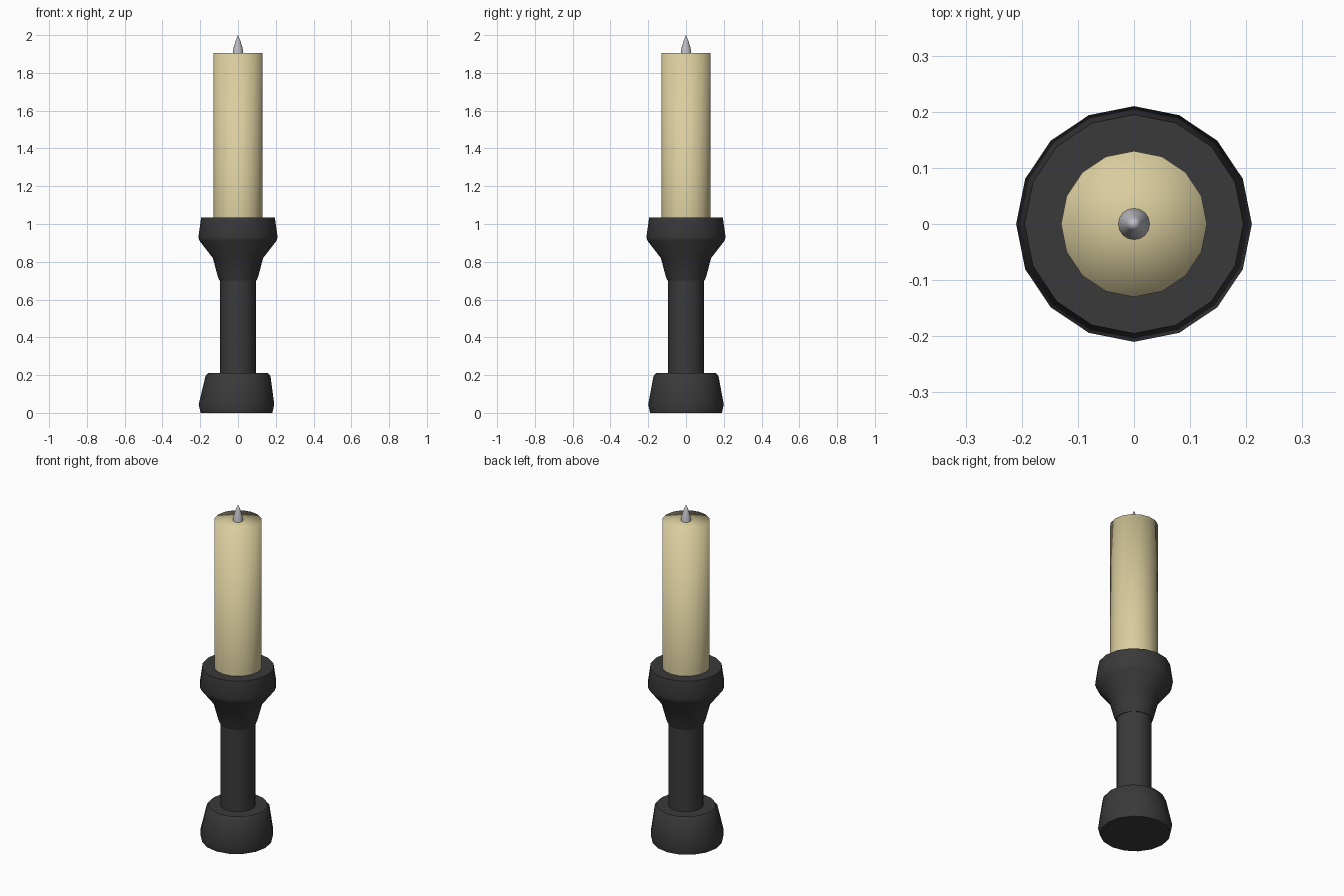
import bpy, bmesh, math

if "Cube" in bpy.data.objects:
    bpy.data.objects.remove(bpy.data.objects["Cube"])


def material(name, rgb):
    m = bpy.data.materials.new(name)
    m.diffuse_color = (*rgb, 1)
    m.use_nodes = True
    m.node_tree.nodes["Principled BSDF"].inputs["Base Color"].default_value = m.diffuse_color
    return m


black = material("matte black", (0.042, 0.042, 0.044))
wax = material("cream wax", (0.70, 0.61, 0.34))
silver = material("silver grey", (0.52, 0.52, 0.55))


def lathe(name, profile, mat, sides=16, angle=30):
    """Revolve (radius, z[, x shift]) points; a zero radius makes a pole."""
    bm = bmesh.new()
    rings = []
    for r, z, *shift in profile:
        dx = shift[0] if shift else 0
        n = 1 if r == 0 else sides
        rings.append([bm.verts.new((dx + r * math.cos(2 * math.pi * i / sides),
                                    r * math.sin(2 * math.pi * i / sides), z))
                      for i in range(n)])
    for a, b in zip(rings, rings[1:]):
        for i in range(sides):
            j = (i + 1) % sides
            quad = [a[i % len(a)], a[j % len(a)], b[j % len(b)], b[i % len(b)]]
            bm.faces.new(list(dict.fromkeys(quad)))
    bmesh.ops.recalc_face_normals(bm, faces=bm.faces)
    me = bpy.data.meshes.new(name)
    bm.to_mesh(me)
    bm.free()
    me.materials.append(mat)
    ob = bpy.data.objects.new(name, me)
    bpy.context.collection.objects.link(ob)
    bpy.ops.object.select_all(action='DESELECT')
    ob.select_set(True)
    bpy.context.view_layer.objects.active = ob
    if angle is None:
        bpy.ops.object.shade_smooth()
    else:
        bpy.ops.object.shade_smooth_by_angle(angle=math.radians(angle))
    return ob


# Weighted foot, slightly wider to the left at the bottom
lathe("base", [(0, 0, -0.008), (0.19, 0, -0.008), (0.2, 0.045, -0.008),
               (0.172, 0.195), (0.16, 0.21), (0, 0.21)], black, angle=40)
# Straight column
lathe("stem", [(0, 0.2), (0.095, 0.2), (0.095, 0.71), (0, 0.71)], black)
# Flared cup
lathe("cup", [(0, 0.70), (0.098, 0.70), (0.108, 0.725), (0.133, 0.82),
              (0.203, 0.91), (0.21, 0.93), (0.195, 1.035), (0, 1.035)], black)
# Candle with softly shaded flat top
lathe("candle", [(0.13, 1.03), (0.13, 1.905), (0, 1.905)], wax, angle=None)
# Pointed flame tip
lathe("flame", [(0.028, 1.904), (0.024, 1.932), (0.013, 1.968), (0, 2.0)], silver)
